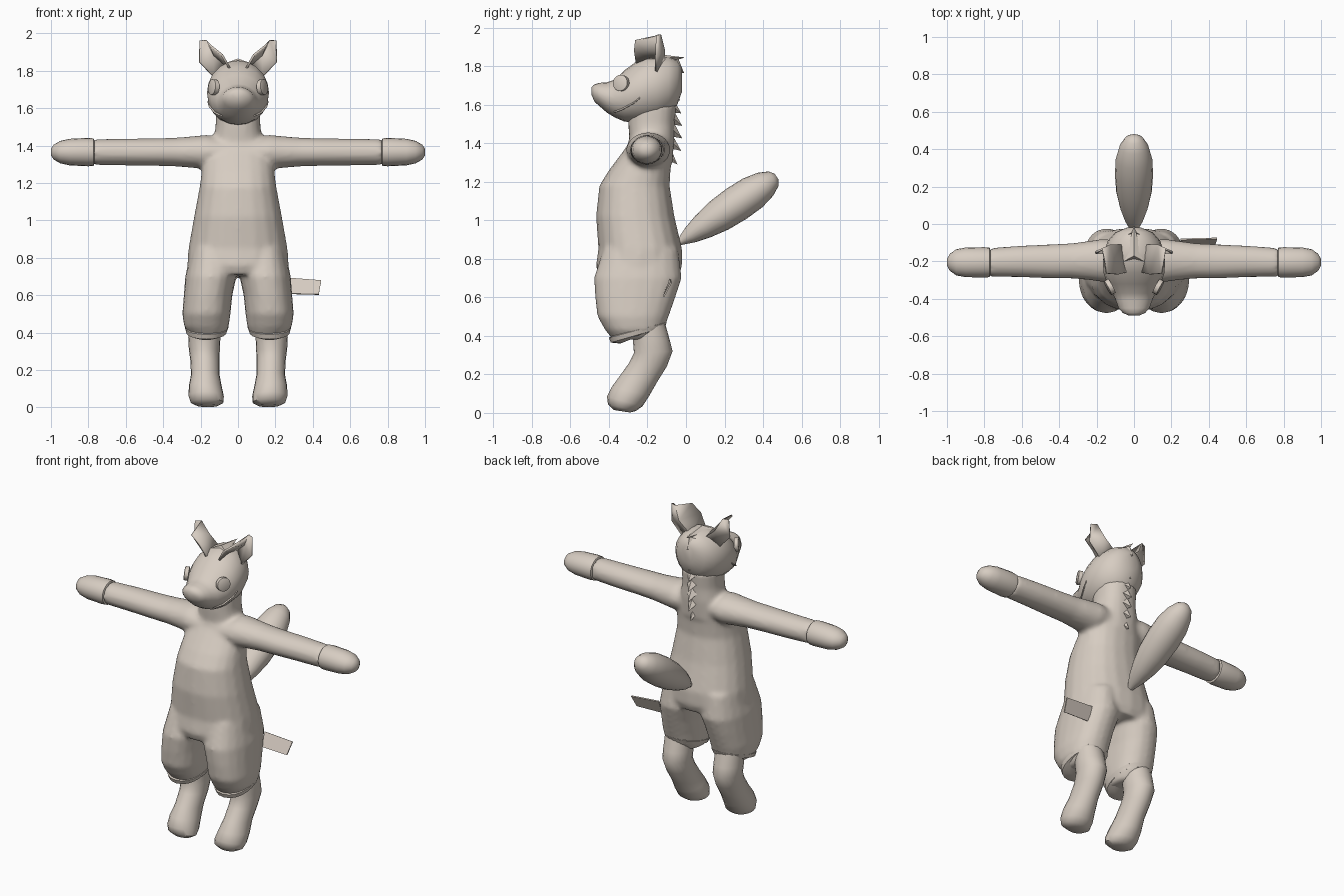
import bpy, bmesh, math
from mathutils import Vector

N = 20
fur = bpy.data.materials.new("warm_beige")
fur.diffuse_color = (0.68, 0.61, 0.54, 1)


def ring(c, u, v, power=1.0):
    """Superellipse of points around c; power below 1 makes it boxier."""
    def f(t):
        return math.copysign(abs(t) ** power, t)
    c, u, v = Vector(c), Vector(u), Vector(v)
    return [c + u * f(math.cos(a)) + v * f(math.sin(a))
            for a in (2 * math.pi * i / N for i in range(N))]


def loft(bm, rings):
    rows = [[bm.verts.new(p) for p in r] for r in rings]
    for a, b in zip(rows, rows[1:]):
        for i in range(N):
            j = (i + 1) % N
            bm.faces.new((a[i], a[j], b[j], b[i]))
    bm.faces.new(rows[0])
    bm.faces.new(rows[-1])


def finish(name, bm, smooth=True):
    bmesh.ops.recalc_face_normals(bm, faces=bm.faces[:])
    me = bpy.data.meshes.new(name)
    bm.to_mesh(me)
    bm.free()
    ob = bpy.data.objects.new(name, me)
    bpy.context.collection.objects.link(ob)
    me.materials.append(fur)
    if smooth:
        bpy.ops.object.select_all(action='DESELECT')
        ob.select_set(True)
        bpy.context.view_layer.objects.active = ob
        bpy.ops.object.shade_smooth_by_angle(angle=math.radians(50))
    return ob


def lofted(name, rings):
    bm = bmesh.new()
    loft(bm, rings)
    return finish(name, bm)


def mesh(name, verts, faces, smooth=False):
    bm = bmesh.new()
    vs = [bm.verts.new(v) for v in verts]
    for f in faces:
        bm.faces.new([vs[i] for i in f])
    return finish(name, bm, smooth)


def level(z, x0, x1, y0, y1, power=0.88, tilt=0.0):
    """Horizontal ring given by its extents; tilt raises the back."""
    return ring(((x0 + x1) / 2, (y0 + y1) / 2, z), ((x1 - x0) / 2, 0, 0),
                (0, (y1 - y0) / 2, tilt), power)


# Body: torso, neck, trouser legs and sleeves blended into one skin
bm = bmesh.new()
torso = [(1.45, .13, -.28, -.08), (1.38, .18, -.31, -.07), (1.26, .195, -.40, -.08),
         (1.18, .205, -.45, -.085), (1.02, .235, -.467, -.06), (.85, .265, -.455, -.02),
         (.76, .272, -.468, -.02), (.71, .24, -.45, -.04)]
loft(bm, [level(z, -r, r, a, b) for z, r, a, b in torso])
neck = [(1.30, .15, -.31, -.07), (1.42, .135, -.295, -.06), (1.5, .12, -.30, -.06),
        (1.6, .12, -.30, -.05)]
loft(bm, [level(z, -r, r, a, b) for z, r, a, b in neck])
trousers = [(.85, .02, .25, -.43, -.04), (.70, .008, .282, -.478, -.022),
            (.60, .03, .29, -.472, -.055), (.50, .04, .298, -.46, -.09),
            (.43, .05, .288, -.42, -.115), (.38, .07, .25, -.38, -.16)]
sleeve = [(.05, -.20, .11, .07), (.17, -.195, .115, .092), (.24, -.195, .105, .085),
          (.33, -.197, .095, .077), (.44, -.20, .092, .074), (.6, -.20, .085, .072),
          (.77, -.205, .077, .069)]
for s in (-1, 1):
    loft(bm, [level(z, s * a, s * b, c, d) for z, a, b, c, d in trousers])
    loft(bm, [ring((s * x, y, 1.365), (0, ry, 0), (0, 0, rz)) for x, y, ry, rz in sleeve])
body = finish("body", bm)
rm = body.modifiers.new("blend", 'REMESH')
rm.mode = 'VOXEL'
rm.voxel_size = 0.014
rm.use_smooth_shade = True
sm = body.modifiers.new("soften", 'SMOOTH')
sm.factor = 0.5
sm.iterations = 5

# Head with a short snout
head = [(-.02, 1.73, .04, .06), (-.045, 1.715, .10, .115), (-.09, 1.70, .14, .15),
        (-.15, 1.688, .16, .168), (-.20, 1.682, .166, .172), (-.26, 1.665, .163, .157),
        (-.32, 1.645, .143, .133), (-.37, 1.632, .115, .098), (-.41, 1.637, .097, .079),
        (-.45, 1.653, .083, .060), (-.475, 1.66, .06, .045), (-.49, 1.67, .028, .02)]
lofted("head", [ring((0, y, z), (rx, 0, 0), (0, 0, rz)) for y, z, rx, rz in head])

# Bushy tail rising backwards
axis = Vector((0, .83, .56)).normalized()
side = Vector((0, -axis.z, axis.y))
tail = [(0, .018), (.07, .05), (.15, .075), (.25, .095), (.36, .102), (.46, .098),
        (.54, .078), (.59, .05), (.61, .02)]
lofted("tail", [ring(Vector((0, -.035, .885)) + axis * t, (r, 0, 0), side * r * .92)
                for t, r in tail])

hand = [(.765, .06, .055), (.772, .079, .073), (.80, .081, .076), (.90, .079, .071),
        (.95, .07, .06), (.985, .045, .04), (1.0, .018, .018)]
# Lower leg: front y/z, back y/z, half width, centre x
shin = [(-.27, .46, -.11, .47, .085, .18), (-.275, .37, -.085, .38, .086, .18),
        (-.27, .31, -.07, .32, .083, .18), (-.295, .26, -.10, .24, .078, .177),
        (-.345, .19, -.15, .16, .076, .175), (-.385, .135, -.19, .09, .088, .175),
        (-.41, .085, -.225, .035, .094, .17), (-.405, .045, -.26, .01, .088, .165),
        (-.375, .015, -.29, .002, .055, .163)]
ear = [(.13, -.16, 1.77), (.05, -.12, 1.81), (.05, -.26, 1.81),
       (.205, -.16, 1.85), (.13, -.12, 1.88), (.09, -.27, 1.88),
       (.2, -.155, 1.962), (.17, -.14, 1.96), (.15, -.265, 1.928)]
for s, tag in ((-1, "left"), (1, "right")):
    lofted(tag + "_hand", [ring((s * x, -.205, 1.365), (0, ry, 0), (0, 0, rz))
                           for x, ry, rz in hand])
    lofted(tag + "_lower_leg", [
        ring((s * x, (a + c) / 2, (b + d) / 2), (w, 0, 0), (0, (c - a) / 2, (d - b) / 2))
        for a, b, c, d, w, x in shin])
    # Turned trouser cuff
    cuff = [(.45, .075, .265, -.37, -.14), (.43, .05, .285, -.40, -.10),
            (.405, .06, .278, -.39, -.11), (.40, .09, .25, -.34, -.14)]
    lofted(tag + "_cuff", [level(z, s * a, s * b, c, d, .9, .04) for z, a, b, c, d in cuff])
    # Cupped ear
    e = mesh(tag + "_ear", [(s * x, y, z) for x, y, z in ear],
             [(0, 1, 4, 3), (1, 2, 5, 4), (3, 4, 7, 6), (4, 5, 8, 7)], True)
    e.modifiers.new("thickness", 'SOLIDIFY').thickness = 0.012
    # Round flat eye
    n = Vector((s * .88, -.47, .1)).normalized()
    u = n.cross(Vector((0, 0, 1))).normalized()
    v = u.cross(n)
    c = Vector((s * .132, -.338, 1.712))
    lofted(tag + "_eye", [ring(c + n * d, u * r, v * r)
                          for d, r in ((-.015, .042), (.009, .042), (.012, .036))])
    # Mouth line
    pts = [(s * .09, -.375, 1.56), (s * .125, -.33, 1.577), (s * .152, -.27, 1.61),
           (s * .159, -.24, 1.635)]
    lofted(tag + "_mouth", [ring(p, (s * .005, 0, 0), (0, 0, .005)) for p in pts])

# Mane: overlapping pointed tufts down the back of head and neck
tufts = [(-.20, 1.845, -.005, 1.845, .055), (-.07, 1.82, -.01, 1.765, .06),
         (-.07, 1.76, -.02, 1.695, .06), (-.09, 1.69, -.03, 1.62, .06),
         (-.10, 1.62, -.025, 1.555, .06), (-.10, 1.56, -.02, 1.49, .06),
         (-.10, 1.50, -.02, 1.425, .06), (-.11, 1.44, -.025, 1.36, .055),
         (-.12, 1.38, -.045, 1.29, .05)]
for i, (y, z, ty, tz, w) in enumerate(tufts):
    mesh("mane_tuft_%d" % i,
         [(-w, y, z), (0, y + .03, z + .02), (w, y, z), (0, y, z - .06), (0, ty, tz)],
         [(0, 1, 4), (1, 2, 4), (2, 3, 4), (3, 0, 4), (0, 3, 2, 1)])

# Loose strap at the hip
strap = [(.25, -.085, .695), (.445, -.08, .68), (.432, -.12, .605), (.25, -.12, .61)]
o = mesh("hip_strap", strap, [(0, 1, 2, 3)])
o.modifiers.new("thickness", 'SOLIDIFY').thickness = 0.008
